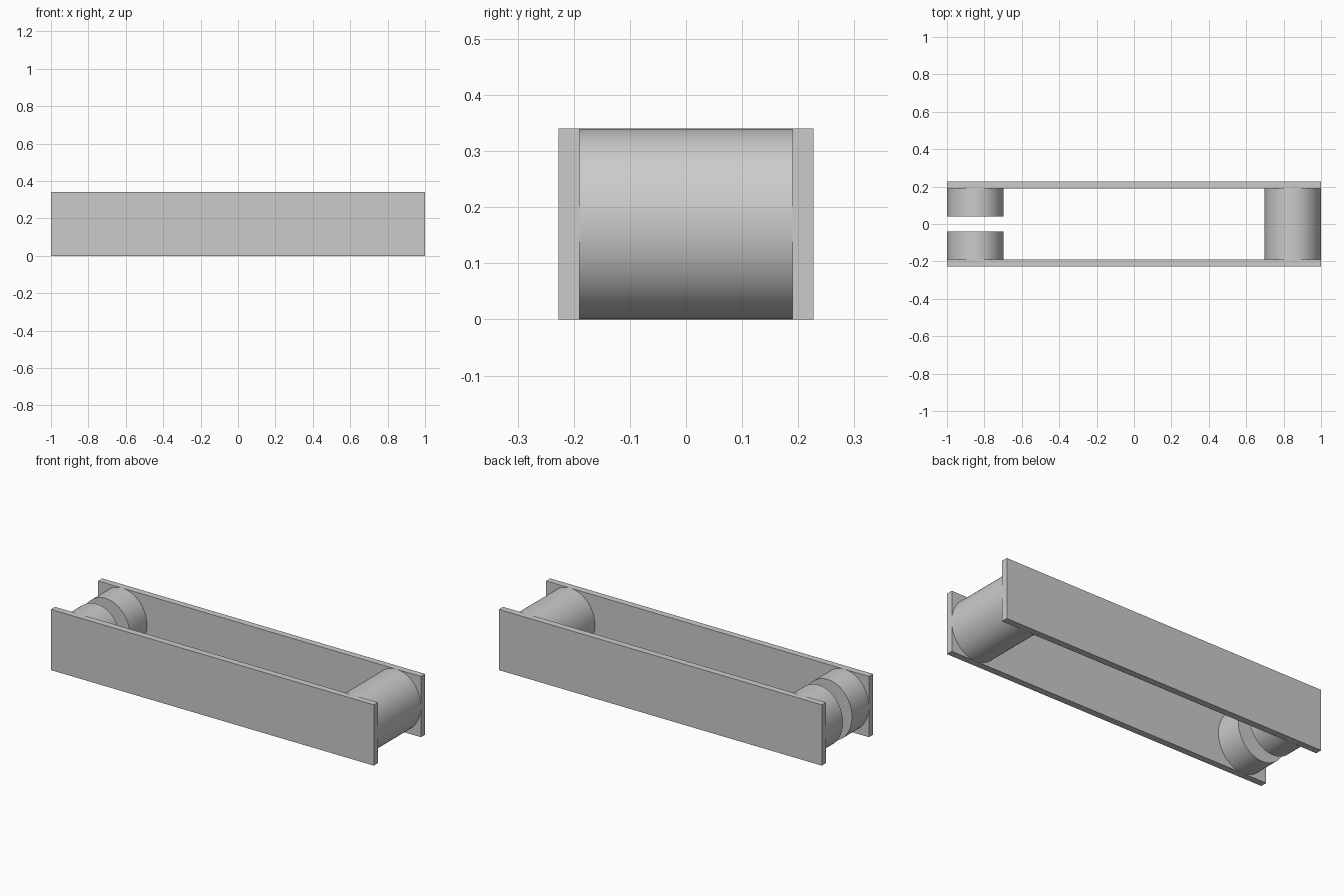
import bpy
import math

cube = bpy.data.objects.get("Cube")
if cube:
    bpy.data.objects.remove(cube, do_unlink=True)

HEIGHT = 0.34
OUTER_Y = 0.227     # outer face of the side plates
INNER_Y = 0.19      # inner face of the side plates
SLOT_Y = 0.04       # half width of the gap between the split rollers
ROLLER_WIDTH = 0.303

grey = bpy.data.materials.new("plain_grey")
grey.use_nodes = True
grey.diffuse_color = (0.6, 0.6, 0.6, 1)
grey.node_tree.nodes["Principled BSDF"].inputs["Base Color"].default_value = (0.6, 0.6, 0.6, 1)


def finish(name):
    obj = bpy.context.object
    obj.name = name
    obj.data.materials.append(grey)
    bpy.ops.object.transform_apply(location=False, rotation=True, scale=True)
    return obj


def plate(name, side):
    """Long upright side plate."""
    y = side * (INNER_Y + OUTER_Y) / 2
    bpy.ops.mesh.primitive_cube_add(size=1, location=(0, y, HEIGHT / 2))
    bpy.context.object.scale = (2, OUTER_Y - INNER_Y, HEIGHT)
    finish(name)


def roller(name, end, y0, y1):
    """Slightly oval roller lying along y, flush with the plate end."""
    x = end * (1 - ROLLER_WIDTH / 2)
    bpy.ops.mesh.primitive_cylinder_add(
        vertices=64, radius=0.5, depth=y1 - y0,
        location=(x, (y0 + y1) / 2, HEIGHT / 2), rotation=(math.pi / 2, 0, 0))
    bpy.context.object.scale = (ROLLER_WIDTH, HEIGHT, 1)
    finish(name)
    bpy.ops.object.shade_smooth_by_angle(angle=math.radians(30))


# Side plates
plate("front_plate", -1)
plate("back_plate", 1)

# Full roller at one end, split roller at the other
roller("full_roller", 1, -INNER_Y, INNER_Y)
roller("front_half_roller", -1, -INNER_Y, -SLOT_Y)
roller("back_half_roller", -1, SLOT_Y, INNER_Y)
